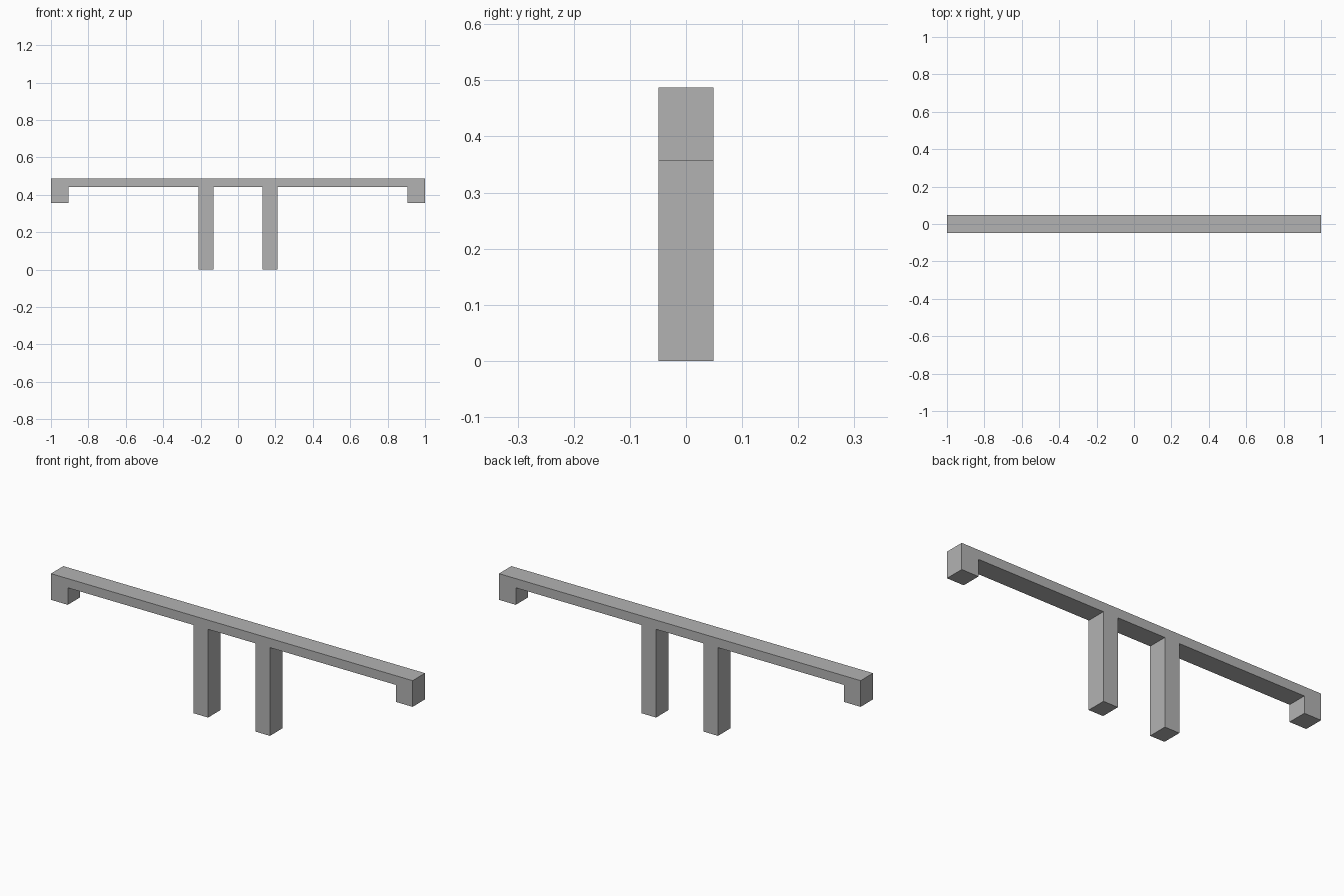
import bpy
import bmesh

cube = bpy.data.objects.get("Cube")
if cube:
    bpy.data.objects.remove(cube, do_unlink=True)

# Single flat grey
grey = bpy.data.materials.new("concrete_grey")
grey.use_nodes = True
colour = (0.45, 0.45, 0.45, 1)
grey.diffuse_color = colour
grey.node_tree.nodes["Principled BSDF"].inputs["Base Color"].default_value = colour

TOP, UNDERSIDE, END_BOTTOM = 0.487, 0.441, 0.356
LEG_IN, LEG_OUT, END_IN = 0.131, 0.211, 0.907
HALF_DEPTH = 0.049

# Right half of the outline: underside, leg, overhang, end block, top
half = [
    (LEG_IN, UNDERSIDE), (LEG_IN, 0), (LEG_OUT, 0), (LEG_OUT, UNDERSIDE),
    (END_IN, UNDERSIDE), (END_IN, END_BOTTOM), (1, END_BOTTOM), (1, TOP),
]
outline = half + [(-x, z) for x, z in reversed(half)]

# Front face extruded through to the back
bm = bmesh.new()
front = bm.faces.new([bm.verts.new((x, -HALF_DEPTH, z)) for x, z in outline])
extruded = bmesh.ops.extrude_face_region(bm, geom=[front], use_keep_orig=True)
back_verts = [g for g in extruded["geom"] if isinstance(g, bmesh.types.BMVert)]
bmesh.ops.translate(bm, verts=back_verts, vec=(0, 2 * HALF_DEPTH, 0))
bmesh.ops.recalc_face_normals(bm, faces=bm.faces)

mesh = bpy.data.meshes.new("beam_on_two_legs")
bm.to_mesh(mesh)
bm.free()
mesh.materials.append(grey)
beam = bpy.data.objects.new("beam_on_two_legs", mesh)
bpy.context.collection.objects.link(beam)
